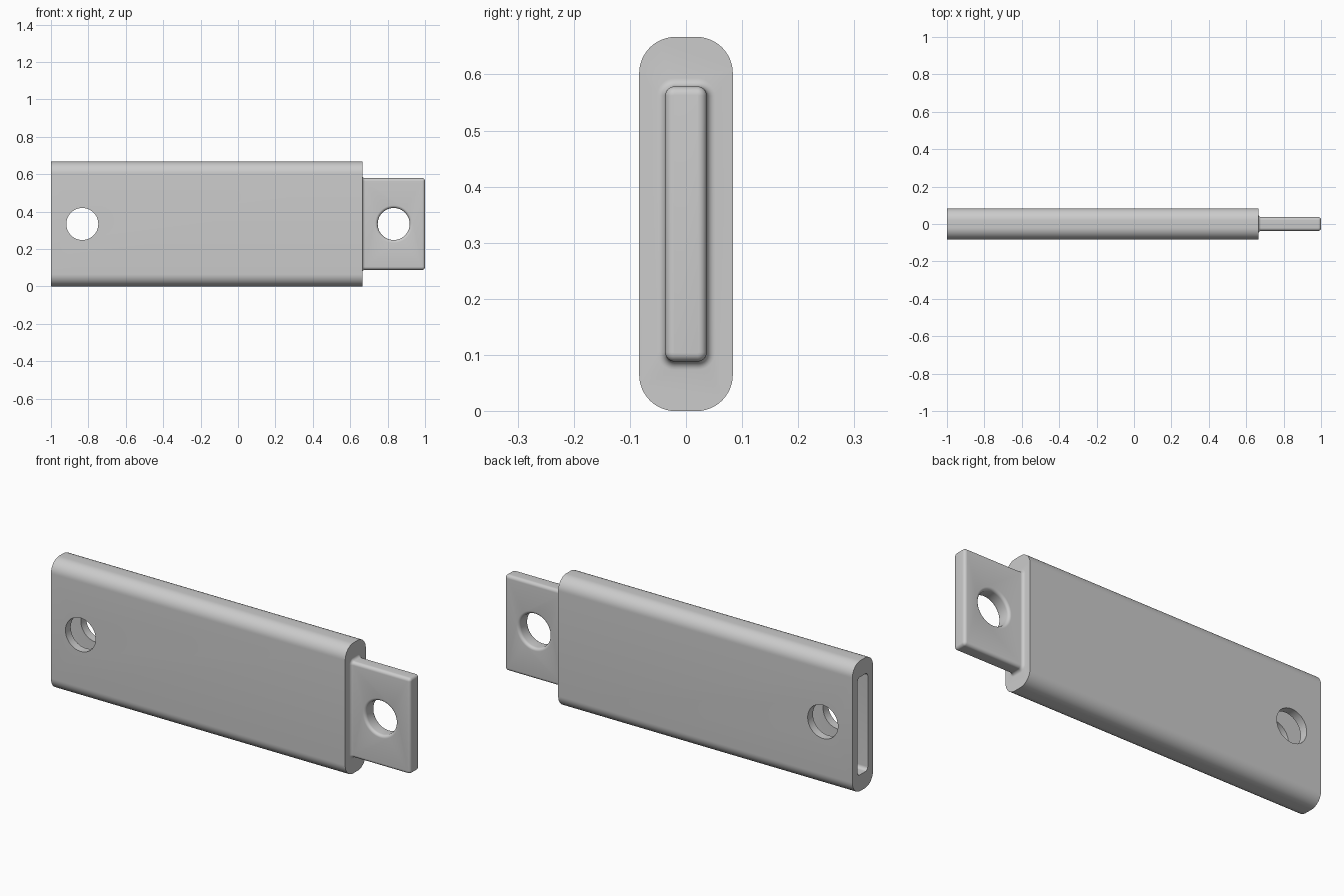
import bpy
import bmesh
from math import cos, sin, pi

if "Cube" in bpy.data.objects:
    bpy.data.objects.remove(bpy.data.objects["Cube"])

MID = 0.3335      # height of the long axis
SHOULDER = 0.665  # where the body ends and the tongue begins
HOLE_R = 0.0855
FILLET = 0.015

steel = bpy.data.materials.new("plain grey")
steel.use_nodes = True
steel.diffuse_color = (0.6, 0.6, 0.6, 1)
steel.node_tree.nodes["Principled BSDF"].inputs["Base Color"].default_value = (0.6, 0.6, 0.6, 1)


def loft(name, rings):
    """Skin a closed solid through rings with equal point counts."""
    bm = bmesh.new()
    loops = [[bm.verts.new(p) for p in ring] for ring in rings]
    n = len(loops[0])
    for a, b in zip(loops, loops[1:]):
        for i in range(n):
            j = (i + 1) % n
            bm.faces.new((a[i], a[j], b[j], b[i]))
    bm.faces.new(loops[0])
    bm.faces.new(loops[-1])
    bmesh.ops.recalc_face_normals(bm, faces=bm.faces)
    mesh = bpy.data.meshes.new(name)
    bm.to_mesh(mesh)
    bm.free()
    mesh.materials.append(steel)
    obj = bpy.data.objects.new(name, mesh)
    bpy.context.collection.objects.link(obj)
    return obj


def round_rect(x, half_y, half_z, radius, steps=8):
    """Rounded rectangle across the long axis at x."""
    ring = []
    for corner, (sy, sz) in enumerate(((1, 1), (-1, 1), (-1, -1), (1, -1))):
        for k in range(steps + 1):
            a = (corner + k / steps) * pi / 2
            ring.append((x, sy * (half_y - radius) + radius * cos(a),
                         MID + sz * (half_z - radius) + radius * sin(a)))
    return ring


def circle(x, y, radius, n=64):
    return [(x + radius * cos(2 * pi * i / n), y, MID + radius * sin(2 * pi * i / n))
            for i in range(n)]


def combine(target, tool, operation):
    mod = target.modifiers.new(tool.name, 'BOOLEAN')
    mod.operation = operation
    mod.solver = 'EXACT'
    mod.object = tool
    bpy.context.view_layer.objects.active = target
    bpy.ops.object.modifier_apply(modifier=mod.name)
    bpy.data.objects.remove(tool)


arc = [k / 6 * pi / 2 for k in range(7)]

# Body: long bar with rounded edges
body = loft("link_bar", [round_rect(x, 0.0835, MID, 0.065, 12) for x in (-1, SHOULDER)])

# Tongue: concave fillet at the shoulder, rounded free end
sections = [(SHOULDER - 0.03, FILLET)]
sections += [(SHOULDER + FILLET * (1 - cos(a)), FILLET * (1 - sin(a))) for a in arc]
sections += [(1 - FILLET + FILLET * sin(a), FILLET * (cos(a) - 1)) for a in arc]
tongue = loft("tongue", [round_rect(x, 0.037 + d, 0.245 + d, 0.0165 + d)
                         for x, d in sections])

# Tongue hole: mouth flares outward on both faces
flare = [(-0.037 + FILLET * (1 - cos(a)), HOLE_R + FILLET * (1 - sin(a))) for a in arc]
flare = [(-0.06, HOLE_R + FILLET)] + flare
flare += [(-y, r) for y, r in reversed(flare)]
combine(tongue, loft("tongue_hole", [circle(0.8325, y, r) for y, r in flare]), 'DIFFERENCE')

# Socket in the other end, then the pin hole through both walls
combine(body, loft("socket", [round_rect(x, 0.041, 0.25, 0.018) for x in (-1.1, -0.667)]),
        'DIFFERENCE')
combine(body, loft("pin_hole", [circle(-0.8325, y, HOLE_R) for y in (-0.2, 0.2)]),
        'DIFFERENCE')

combine(body, tongue, 'UNION')

bpy.ops.object.select_all(action='DESELECT')
body.select_set(True)
bpy.context.view_layer.objects.active = body
bpy.ops.object.shade_smooth_by_angle(angle=pi / 6)
